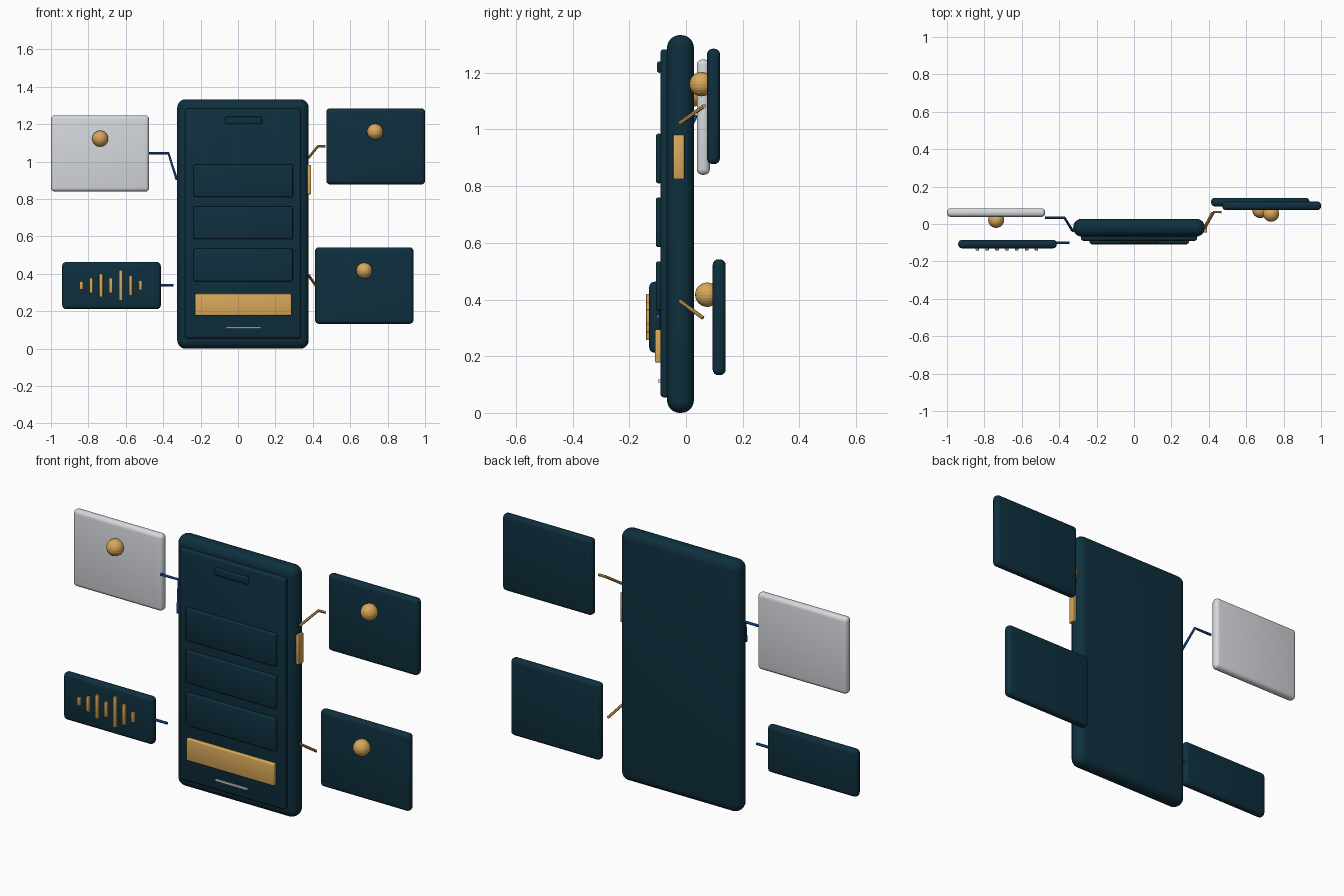
import bpy, math

if "Cube" in bpy.data.objects:
    bpy.data.objects.remove(bpy.data.objects["Cube"])


def material(name, rgb):
    m = bpy.data.materials.new(name)
    m.diffuse_color = (*rgb, 1)
    m.use_nodes = True
    m.node_tree.nodes["Principled BSDF"].inputs["Base Color"].default_value = m.diffuse_color
    return m


NAVY = material("navy", (0.0044, 0.0285, 0.048))
GOLD = material("gold", (0.69, 0.39, 0.10))
SILVER = material("silver", (0.67, 0.69, 0.72))
WHITE = material("white", (0.85, 0.85, 0.85))
BLUE = material("blue", (0.013, 0.115, 0.43))


def finish(obj, name, mat, angle=35):
    obj.name = name
    obj.data.materials.append(mat)
    if angle:
        bpy.ops.object.shade_smooth_by_angle(angle=math.radians(angle))
    return obj


def slab(name, xs, ys, zs, mat, bevel=0.0, segments=4):
    """Rounded box given its extents on each axis."""
    spans = (xs, ys, zs)
    bpy.ops.mesh.primitive_cube_add(size=1, location=[(a + b) / 2 for a, b in spans])
    obj = bpy.context.object
    obj.scale = [b - a for a, b in spans]
    bpy.ops.object.transform_apply(location=False, rotation=False, scale=True)
    if bevel:
        mod = obj.modifiers.new("rounding", 'BEVEL')
        mod.width = bevel
        mod.segments = segments
        bpy.ops.object.modifier_apply(modifier=mod.name)
    return finish(obj, name, mat)


def ball(name, location):
    bpy.ops.mesh.primitive_uv_sphere_add(segments=24, ring_count=12, radius=0.043, location=location)
    return finish(bpy.context.object, name, GOLD, 0)


def rod(name, points, mat):
    """Thin round connector following a bent path."""
    curve = bpy.data.curves.new(name, 'CURVE')
    curve.dimensions = '3D'
    curve.bevel_depth = 0.007
    curve.bevel_resolution = 2
    curve.use_fill_caps = True
    spline = curve.splines.new('POLY')
    spline.points.add(len(points) - 1)
    for p, co in zip(spline.points, points):
        p.co = (*co, 1)
    obj = bpy.data.objects.new(name, curve)
    bpy.context.collection.objects.link(obj)
    bpy.ops.object.select_all(action='DESELECT')
    obj.select_set(True)
    bpy.context.view_layer.objects.active = obj
    bpy.ops.object.convert(target='MESH')
    return finish(bpy.context.object, name, mat)


# Phone body, raised screen and side button
slab("phone_body", (-0.325, 0.378), (-0.067, 0.028), (0.0, 1.333), NAVY, 0.045, 6)
slab("screen", (-0.283, 0.337), (-0.09, -0.05), (0.055, 1.283), NAVY, 0.012, 3)
slab("side_button", (0.365, 0.39), (-0.045, -0.006), (0.825, 0.982), GOLD, 0.003, 2)

# Screen contents: speaker slot, list cards, action button, home line
slab("speaker_slot", (-0.07, 0.127), (-0.102, -0.085), (1.2, 1.24), NAVY, 0.007, 3)
for i in range(3):
    z = 0.36 + 0.225 * i
    slab(f"list_card_{i + 1}", (-0.237, 0.293), (-0.106, -0.085), (z, z + 0.175), NAVY, 0.008, 3)
slab("action_button", (-0.23, 0.286), (-0.109, -0.085), (0.177, 0.294), GOLD, 0.006, 3)
slab("home_line", (-0.065, 0.122), (-0.099, -0.088), (0.108, 0.117), WHITE)

# Floating panels, each with a gold ball on its front
panels = [
    ("upper_left", (-1.0, -0.475), (0.038, 0.084), (0.84, 1.247), SILVER, (-0.737, 0.022, 1.123)),
    ("upper_right", (0.472, 1.0), (0.074, 0.12), (0.878, 1.285), NAVY, (0.733, 0.055, 1.16)),
    ("lower_right", (0.412, 0.938), (0.094, 0.14), (0.133, 0.542), NAVY, (0.675, 0.075, 0.417)),
]
for side, xs, ys, zs, mat, ball_at in panels:
    slab(side + "_panel", xs, ys, zs, mat, 0.02)
    ball(side + "_ball", ball_at)

# Sound panel with a row of wave bars
slab("sound_panel", (-0.94, -0.413), (-0.13, -0.085), (0.212, 0.463), NAVY, 0.02)
for i, h in enumerate((0.043, 0.08, 0.126, 0.08, 0.163, 0.107, 0.053)):
    x = -0.838 + 0.0527 * i
    slab(f"wave_bar_{i + 1}", (x - 0.0095, x + 0.0095), (-0.141, -0.12),
         (0.338 - h / 2, 0.338 + h / 2), GOLD, 0.003, 2)

# Connector rods from the phone to the panels
rod("upper_left_rod", [(-0.477, 0.034, 1.045), (-0.372, 0.034, 1.045), (-0.328, -0.037, 0.905)], BLUE)
rod("lower_left_rod", [(-0.42, -0.1, 0.34), (-0.345, -0.1, 0.34)], BLUE)
rod("upper_right_rod", [(0.378, -0.022, 1.022), (0.428, 0.064, 1.083), (0.468, 0.064, 1.083)], GOLD)
rod("lower_right_rod", [(0.375, -0.022, 0.395), (0.418, 0.06, 0.335)], GOLD)
